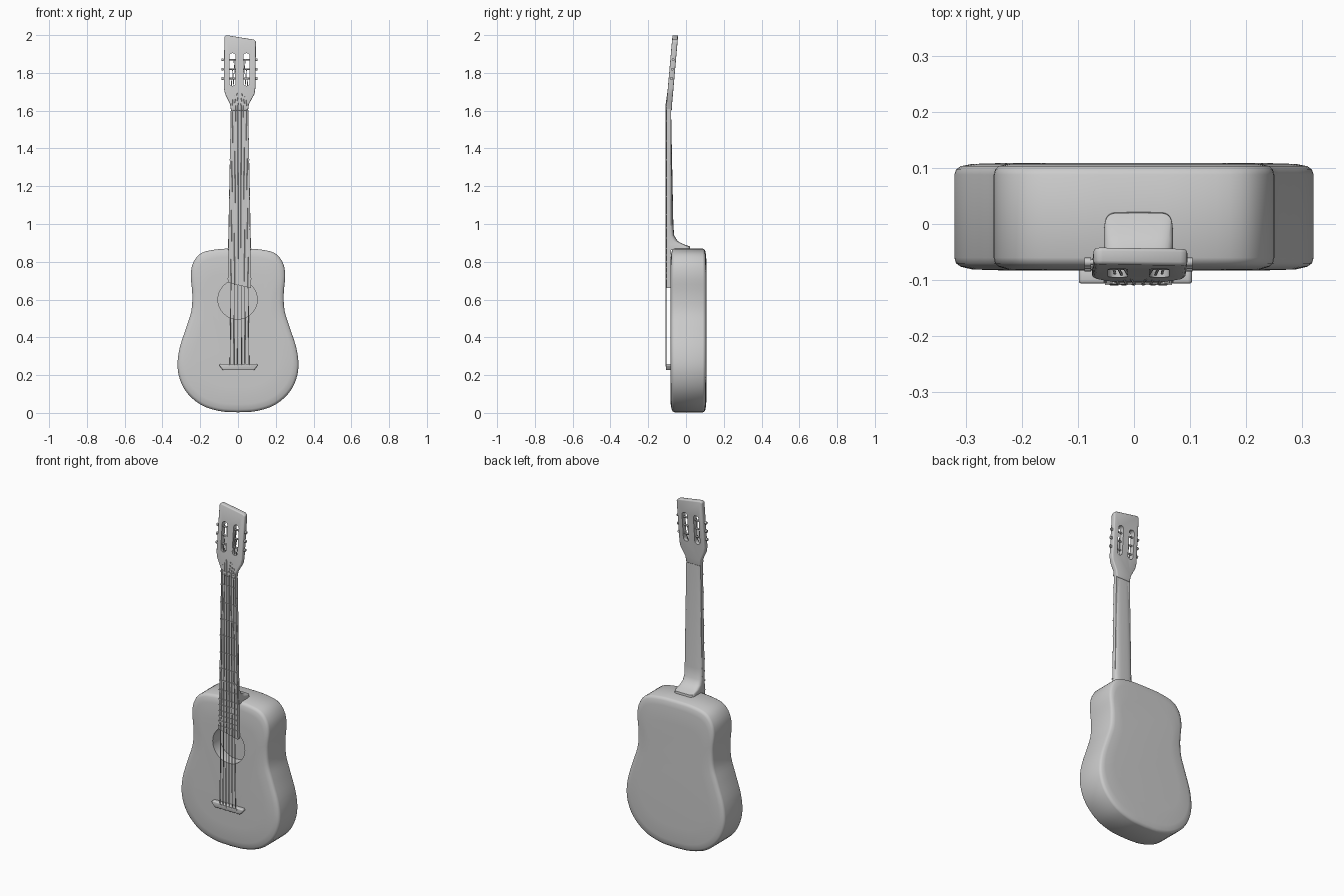
import bpy, bmesh, math
from mathutils import Vector

cube = bpy.data.objects.get("Cube")
if cube:
    bpy.data.objects.remove(cube, do_unlink=True)

grey = bpy.data.materials.new("plain grey")
grey.use_nodes = True
grey.diffuse_color = (0.6, 0.6, 0.6, 1)
grey.node_tree.nodes["Principled BSDF"].inputs["Base Color"].default_value = (0.6, 0.6, 0.6, 1)
CX = 0.008  # centre line of the neck


def activate(ob):
    bpy.ops.object.select_all(action='DESELECT')
    ob.select_set(True)
    bpy.context.view_layer.objects.active = ob


def smooth(ob, angle=35):
    activate(ob)
    bpy.ops.object.shade_smooth_by_angle(angle=math.radians(angle))


def make(name, bm):
    bmesh.ops.recalc_face_normals(bm, faces=bm.faces)
    me = bpy.data.meshes.new(name)
    bm.to_mesh(me)
    bm.free()
    ob = bpy.data.objects.new(name, me)
    bpy.context.scene.collection.objects.link(ob)
    me.materials.append(grey)
    return ob


def loft(name, rings):
    """Skin closed rings of points and cap both ends."""
    bm = bmesh.new()
    loops = [[bm.verts.new(p) for p in r] for r in rings]
    n = len(loops[0])
    for a, b in zip(loops, loops[1:]):
        for i in range(n):
            j = (i + 1) % n
            bm.faces.new((a[i], a[j], b[j], b[i]))
    bm.faces.new(loops[0])
    bm.faces.new(loops[-1])
    return make(name, bm)


def prism(name, outline, y0, y1, bevel=0.0):
    """Extrude an (x, z) outline along y."""
    ob = loft(name, [[(x, y, z) for x, z in outline] for y in (y0, y1)])
    if bevel:
        m = ob.modifiers.new("bevel", 'BEVEL')
        m.width, m.segments = bevel, 3
        activate(ob)
        bpy.ops.object.modifier_apply(modifier="bevel")
    return ob


def cut(ob, cutter):
    m = ob.modifiers.new("cut", 'BOOLEAN')
    m.operation, m.object, m.solver = 'DIFFERENCE', cutter, 'EXACT'
    activate(ob)
    bpy.ops.object.modifier_apply(modifier="cut")
    bpy.data.objects.remove(cutter, do_unlink=True)


def tube(name, points, radius):
    cu = bpy.data.curves.new(name, 'CURVE')
    cu.dimensions = '3D'
    cu.bevel_depth, cu.bevel_resolution, cu.use_fill_caps = radius, 1, True
    sp = cu.splines.new('POLY')
    sp.points.add(len(points) - 1)
    for p, co in zip(sp.points, points):
        p.co = (*co, 1)
    ob = bpy.data.objects.new(name, cu)
    bpy.context.scene.collection.objects.link(ob)
    cu.materials.append(grey)
    return ob


def spline(pts, steps=4):
    """Catmull-Rom curve through the points."""
    pts = [Vector(p) for p in pts]
    ext = [pts[0] * 2 - pts[1]] + pts + [pts[-1] * 2 - pts[-2]]
    out = []
    for a, b, c, d in zip(ext, ext[1:], ext[2:], ext[3:]):
        for k in range(steps):
            t = k / steps
            out.append(0.5 * (2 * b + (c - a) * t + (2 * a - 5 * b + 4 * c - d) * t * t
                              + (3 * b - a - 3 * c + d) * t ** 3))
    return out + [pts[-1]]


# Body: mirrored outline lofted with rounded rims
half = spline([(0, 0.003), (0.1, 0.01), (0.2, 0.045), (0.28, 0.12), (0.318, 0.22), (0.312, 0.33),
               (0.275, 0.45), (0.247, 0.54), (0.242, 0.63), (0.25, 0.73), (0.235, 0.8),
               (0.19, 0.848), (0.1, 0.867), (0, 0.87)])
outline = [(p.x, p.y) for p in half] + [(-p.x, p.y) for p in half[-2:0:-1]]
layers = [(0.70, -0.083), (0.90, -0.081), (0.965, -0.076), (0.99, -0.07), (1, -0.06),
          (1, 0.088), (0.99, 0.097), (0.965, 0.103), (0.90, 0.107), (0.70, 0.109)]
body = loft("body", [[(x * s, y, 0.43 + (z - 0.43) * s) for x, z in outline] for s, y in layers])

# Sound hole
circle = [(0.104 * math.cos(a * math.tau / 40) - 0.002, 0.6 + 0.104 * math.sin(a * math.tau / 40))
          for a in range(40)]
cut(body, prism("sound_hole_cutter", circle, -0.2, -0.015))
smooth(body, 40)


# Neck: D-shaped sections, with the heel flaring back at the foot
def d_section(z, w, back, power):
    ring = []
    for i in range(17):
        a = math.pi * i / 16
        c, s = math.cos(a), math.sin(a)
        ring.append((CX + w * math.copysign(abs(c) ** power, c),
                     -0.092 + (back + 0.092) * s ** power, z))
    return ring


smooth(loft("neck", [d_section(*s) for s in (
    (0.862, 0.062, 0.022, 0.25), (0.882, 0.062, 0.02, 0.25), (0.893, 0.061, -0.015, 0.35),
    (0.91, 0.06, -0.045, 0.5), (0.94, 0.059, -0.063, 0.6), (1.0, 0.058, -0.067, 0.65),
    (1.6, 0.046, -0.079, 0.65), (1.64, 0.047, -0.078, 0.6))]), 50)


# Fretboard with a slanted end over the body
def board_half(z):
    return 0.062 - 0.016 * (z - 0.67) / 0.95


prism("fretboard", [(CX - 0.062, 0.69), (CX + 0.062, 0.66), (CX + 0.046, 1.62), (CX - 0.046, 1.62)],
      -0.102, -0.08)


def bar(name, z, w, h, y0, y1):
    return prism(name, [(CX - w, z - h), (CX + w, z - h), (CX + w, z + h), (CX - w, z + h)], y0, y1)


for i, z in enumerate((1.545, 1.44, 1.34, 1.245, 1.145, 1.05, 0.98, 0.925,
                       0.87, 0.835, 0.8, 0.77, 0.74, 0.71)):
    bar(f"fret_{i + 1}", z, board_half(z) + 0.001, 0.003, -0.106, -0.098)
bar("nut", 1.622, 0.047, 0.006, -0.107, -0.09)

# Bridge and saddle
smooth(prism("bridge", [(-0.1, 0.252), (-0.08, 0.226), (0.085, 0.226), (0.105, 0.252),
                        (0.1, 0.26), (-0.095, 0.26)], -0.106, -0.078, 0.005))
bar("saddle", 0.25, 0.06, 0.004, -0.109, -0.1)

# Headstock: slotted plate, leaned back by shearing
head = prism("headstock", [(CX - 0.045, 1.6), (CX + 0.045, 1.6), (CX + 0.05, 1.635), (CX + 0.08, 1.69),
                           (CX + 0.084, 1.72), (CX + 0.087, 1.967), (CX + 0.075, 1.976),
                           (CX - 0.07, 2.0), (CX - 0.08, 1.992), (CX - 0.083, 1.72),
                           (CX - 0.077, 1.69), (CX - 0.05, 1.635)], 0, 0.03, 0.007)
for side in (-1, 1):
    slot = []
    for i in range(14):
        a = math.pi * (i if i < 7 else i - 1) / 6
        slot.append((CX + side * 0.037 + 0.017 * math.cos(a),
                     (1.888 if i < 7 else 1.748) + 0.017 * math.sin(a)))
    cut(head, prism("slot_cutter", slot, -0.1, 0.1))


def lean(z):
    return -0.105 + 0.088 * max(0, z - 1.62)


for v in head.data.vertices:
    v.co.y += lean(v.co.z)
smooth(head)

# Tuning pegs: a roller across each slot and a small button outside
peg_heights = (1.77, 1.82, 1.87)
for side, label in ((-1, "right"), (1, "left")):
    for i, z in enumerate(peg_heights):
        y = lean(z) + 0.015
        tube(f"{label}_peg_{i + 1}", [(CX + side * 0.015, y, z), (CX + side * 0.09, y, z)], 0.005)
        tube(f"{label}_peg_button_{i + 1}",
             [(CX + side * 0.085, y, z), (CX + side * 0.096, y, z)], 0.008)

# Strings from bridge over nut to pegs
for i in range(6):
    t = (i - 2.5) / 2.5
    side = 1 if t > 0 else -1
    order = i if i < 3 else 5 - i
    z = peg_heights[order]
    tube(f"string_{i + 1}", [(CX + t * 0.05, -0.107, 0.245), (CX + t * 0.036, -0.107, 1.622),
                             (CX + side * (0.044 - 0.007 * order), lean(z) + 0.011, z)], 0.0025)
